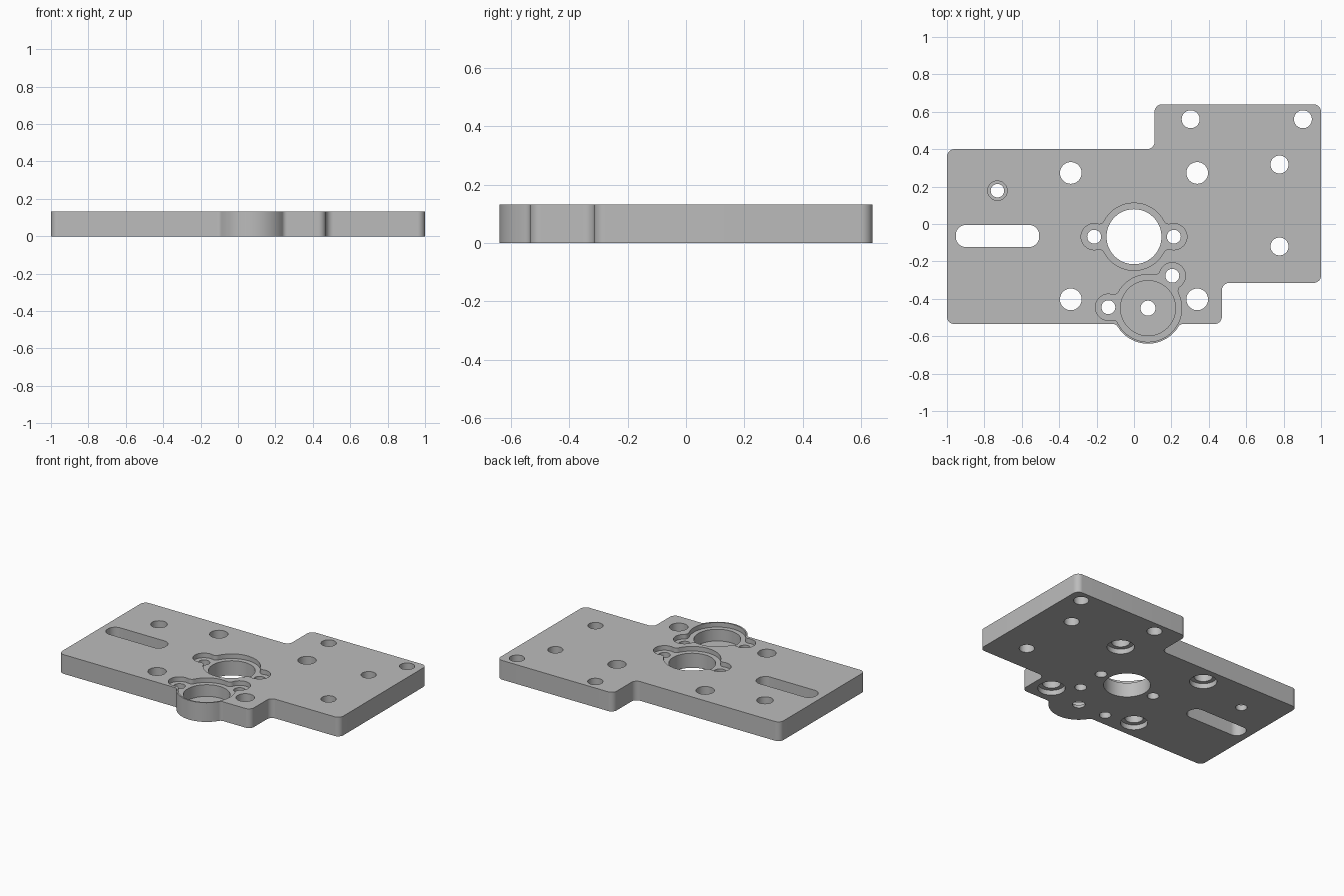
import bpy, bmesh, math
from mathutils import Vector

if "Cube" in bpy.data.objects:
    bpy.data.objects.remove(bpy.data.objects["Cube"])

THICK = 0.133
OVER = 0.05          # how far cutters pass through a surface
LEDGE = THICK - 0.032


def polar(angle):
    return Vector((math.cos(angle), math.sin(angle)))


def heading(v):
    return math.atan2(v.y, v.x)


def arc(centre, radius, start, sweep):
    n = max(3, math.ceil(abs(sweep) / math.radians(6)))
    return [centre + radius * polar(start + sweep * i / n) for i in range(n + 1)]


def circle(x, y, radius):
    return arc(Vector((x, y)), radius, 0, math.tau)[:-1]


def rounded(corners, radius):
    """Polygon with right-angled corners, every corner filleted."""
    pts = [Vector(c) for c in corners]
    out = []
    for i, p in enumerate(pts):
        u = (pts[i - 1] - p).normalized()
        v = (pts[(i + 1) % len(pts)] - p).normalized()
        start = heading(-v)
        sweep = (heading(-u) - start + math.pi) % math.tau - math.pi
        out += arc(p + (u + v) * radius, radius, start, sweep)
    return out


def eared_circle(centre, radius, ears, ear_radius, fillet):
    """Circle with round ears blended on by fillets; ears in turning order."""
    c = Vector(centre)
    spans = []
    for e in map(Vector, ears):
        d = (e - c).length
        reach = radius + fillet
        half = math.acos((reach**2 + d**2 - (ear_radius + fillet)**2) / (2 * d * reach))
        spans.append((e, heading(e - c), half))
    out = []
    for i, (e, a, half) in enumerate(spans):
        f0 = c + (radius + fillet) * polar(a - half)
        f1 = c + (radius + fillet) * polar(a + half)
        turn = (heading(e - f0) - (a - half + math.pi)) % math.tau - math.tau
        out += arc(f0, fillet, a - half + math.pi, turn)
        start = heading(f0 - e)
        out += arc(e, ear_radius, start, (heading(f1 - e) - start) % math.tau)[1:]
        out += arc(f1, fillet, heading(e - f1), turn)[1:]
        _, next_a, next_half = spans[(i + 1) % len(spans)]
        start = a + half
        out += arc(c, radius, start, (next_a - next_half - start) % math.tau)[1:-1]
    return out


def prism(name, outline, z0, z1):
    bm = bmesh.new()
    face = bm.faces.new([bm.verts.new((p.x, p.y, z0)) for p in outline])
    new = bmesh.ops.extrude_face_region(bm, geom=[face])["geom"]
    bmesh.ops.translate(bm, vec=(0, 0, z1 - z0),
                        verts=[g for g in new if isinstance(g, bmesh.types.BMVert)])
    bmesh.ops.recalc_face_normals(bm, faces=bm.faces)
    mesh = bpy.data.meshes.new(name)
    bm.to_mesh(mesh)
    bm.free()
    obj = bpy.data.objects.new(name, mesh)
    bpy.context.collection.objects.link(obj)
    return obj


# Plate outline, with the round boss bulging from the front edge
LEFT_EDGE, FRONT = -1.0, -0.535
outline = rounded([(0.47, FRONT), (0.47, -0.315), (1, -0.315), (1, 0.64),
                   (0.11, 0.64), (0.11, 0.40), (LEFT_EDGE, 0.40), (LEFT_EDGE, FRONT)], 0.04)
boss, boss_r, blend = Vector((0.075, -0.45)), 0.19, 0.03
drop = boss.y - FRONT + blend
run = math.sqrt((boss_r + blend)**2 - drop**2)
dip = math.atan2(drop, run)
outline += arc(boss + Vector((-run, -drop)), blend, math.pi / 2, dip - math.pi / 2)
outline += arc(boss, boss_r, math.pi + dip, math.pi - 2 * dip)[1:]
outline += arc(boss + Vector((run, -drop)), blend, math.pi - dip, dip - math.pi / 2)[1:]
plate = prism("mounting_plate", outline, 0, THICK)


def cut(shape, z0=-OVER, z1=THICK + OVER):
    cutter = prism("cutter", shape, z0, z1)
    cutter.hide_render = True
    mod = plate.modifiers.new("cut", "BOOLEAN")
    mod.operation, mod.solver, mod.object = "DIFFERENCE", "EXACT", cutter
    bpy.context.view_layer.objects.active = plate
    bpy.ops.object.modifier_apply(modifier=mod.name)
    mesh = cutter.data
    bpy.data.objects.remove(cutter)
    bpy.data.meshes.remove(mesh)


# Eared recesses: bearing seat in the middle, pocket in the boss
seat = Vector((0, -0.068))
seat_ears = [(0.213, seat.y), (-0.213, seat.y)]
boss_ears = [(0.205, -0.277), (-0.137, -0.445)]
for centre, ears in ((seat, seat_ears), (boss, boss_ears)):
    cut(eared_circle(centre, 0.18, ears, 0.07, 0.03), LEDGE, THICK + OVER)
    for x, y in ears:
        cut(circle(x, y, 0.037))
cut(circle(*seat, 0.147))
cut(circle(*boss, 0.147), 0.02)
cut(circle(*boss, 0.04))

# Four bolt holes, counterbored underneath
for x in (-0.338, 0.338):
    for y in (0.273, -0.403):
        cut(circle(x, y, 0.058))
        cut(circle(x, y, 0.086), -OVER, 0.035)

# Plain holes on the wide side
for x, y in ((0.303, 0.56), (0.903, 0.56), (0.778, 0.318), (0.778, -0.12)):
    cut(circle(x, y, 0.048))

# Stepped hole and slot on the narrow side
cut(circle(-0.73, 0.178, 0.036))
cut(circle(-0.73, 0.178, 0.052), 0.04)
cut(rounded([(-0.953, -0.123), (-0.507, -0.123), (-0.507, -0.005), (-0.953, -0.005)], 0.054))

# Finish
grey = bpy.data.materials.new("plain_grey")
grey.use_nodes = True
colour = (0.5, 0.5, 0.5, 1)
grey.diffuse_color = colour
grey.node_tree.nodes["Principled BSDF"].inputs["Base Color"].default_value = colour
plate.data.materials.clear()
plate.data.materials.append(grey)
for other in bpy.context.selected_objects:
    other.select_set(False)
plate.select_set(True)
bpy.context.view_layer.objects.active = plate
bpy.ops.object.shade_smooth_by_angle(angle=math.radians(30))
